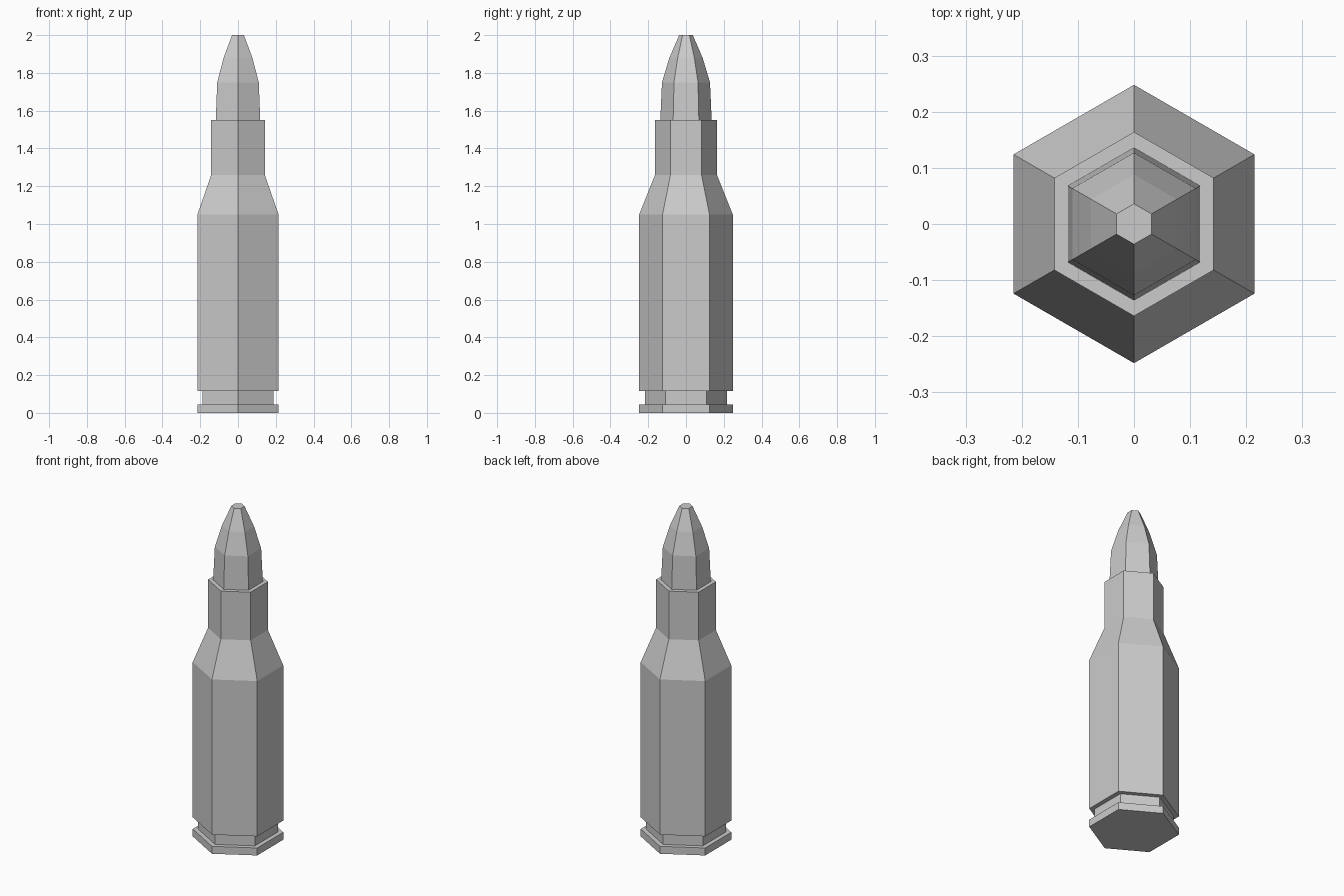
import bpy
import math

SIDES = 6

cube = bpy.data.objects.get("Cube")
if cube:
    bpy.data.objects.remove(cube, do_unlink=True)

# One plain grey for the whole model
grey = bpy.data.materials.new("plain grey")
grey.use_nodes = True
colour = (0.6, 0.6, 0.6, 1)
grey.diffuse_color = colour
grey.node_tree.nodes["Principled BSDF"].inputs["Base Color"].default_value = colour


def turned(name, profile):
    """Six-sided turned solid from (radius, height) pairs, capped at both ends."""
    verts, faces = [], []
    for radius, z in profile:
        for i in range(SIDES):
            a = math.pi / 2 + math.tau * i / SIDES
            verts.append((radius * math.cos(a), radius * math.sin(a), z))
    for ring in range(len(profile) - 1):
        low, high = ring * SIDES, (ring + 1) * SIDES
        for i in range(SIDES):
            j = (i + 1) % SIDES
            faces.append((low + i, low + j, high + j, high + i))
    faces.append(tuple(reversed(range(SIDES))))
    faces.append(tuple(range(len(verts) - SIDES, len(verts))))
    mesh = bpy.data.meshes.new(name)
    mesh.from_pydata(verts, [], faces)
    mesh.materials.append(grey)
    obj = bpy.data.objects.new(name, mesh)
    bpy.context.collection.objects.link(obj)
    return obj


# Casing: rim, groove, body, sloping shoulder and neck
BODY, GROOVE, NECK = 0.248, 0.218, 0.164
turned("casing", [
    (BODY, 0), (BODY, 0.045),
    (GROOVE, 0.045), (GROOVE, 0.115),
    (BODY, 0.115), (BODY, 1.05),
    (NECK, 1.26), (NECK, 1.55),
])

# Tip: seated in the neck, tapering to a small flat end
turned("tip", [(0.136, 1.55), (0.127, 1.75), (0.088, 1.88), (0.036, 2.0)])
